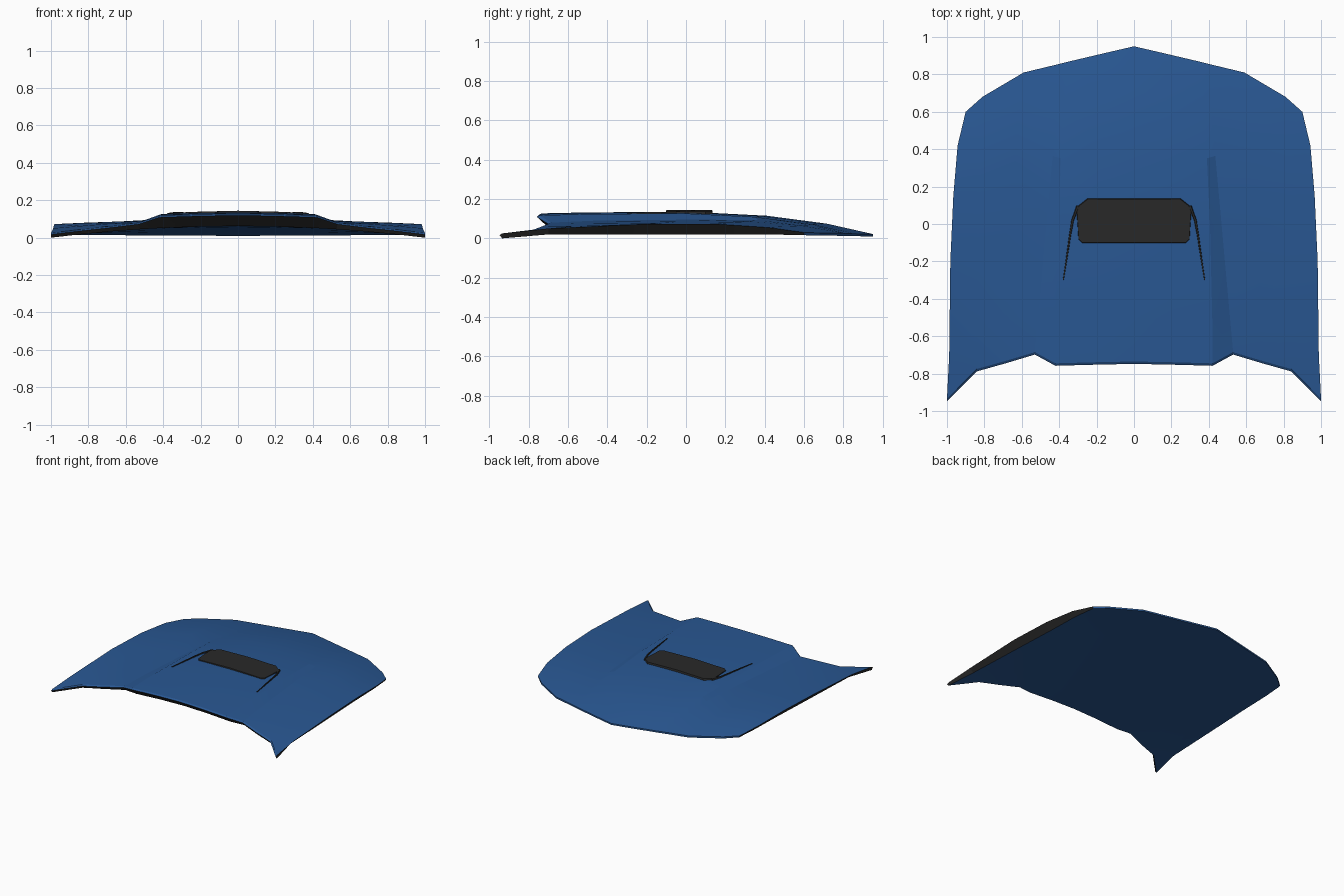
import bpy, bmesh, math

if "Cube" in bpy.data.objects:
    bpy.data.objects.remove(bpy.data.objects["Cube"])


def material(name, rgb):
    m = bpy.data.materials.new(name)
    m.diffuse_color = (*rgb, 1)
    m.use_nodes = True
    m.node_tree.nodes["Principled BSDF"].inputs["Base Color"].default_value = m.diffuse_color
    return m


BLUE = material("blue paint", (0.022, 0.096, 0.29))
BLACK = material("black trim", (0.022, 0.022, 0.022))


def finish(name, bm, mats, angle=10):
    """Mirror half mesh across x and shade it."""
    bmesh.ops.recalc_face_normals(bm, faces=bm.faces)
    me = bpy.data.meshes.new(name)
    bm.to_mesh(me)
    bm.free()
    ob = bpy.data.objects.new(name, me)
    bpy.context.collection.objects.link(ob)
    for m in mats:
        me.materials.append(m)
    mod = ob.modifiers.new("mirror", 'MIRROR')
    mod.use_clip = True
    bpy.ops.object.select_all(action='DESELECT')
    ob.select_set(True)
    bpy.context.view_layer.objects.active = ob
    bpy.ops.object.modifier_apply(modifier="mirror")
    bpy.ops.object.shade_smooth_by_angle(angle=math.radians(angle))
    return ob


# hood panel: columns run from the front edge to the back edge
front = [(0, -.735), (.2, -.739), (.42, -.745), (.53, -.685), (.68, -.73), (.84, -.775), (1, -.935)]
back = [(0, .95), (.16, .913), (.355, .867), (.39, .858), (.59, .81), (.81, .68), (.9, .6)]
crown_front = [1, .97, .9, .54, .36, .19, 0]      # height share across the bulge
crown_mid = [1, .97, .87, .36, .19, .08, 0]
recess = [.05, .05, .05, .01, 0, 0, 0]            # set-back of the lower front edge
rows = [0, .14, .45, .68, .86, 1]
side_xy = [(1, -.935), (.988, -.7), (.982, -.2), (.966, .15), (.943, .42), (.9, .6)]
top_mid = [.127, .132, .135, .115, .075, .022]
top_side = [.025, .05, .073, .073, .055, .03]
low_mid = [.062, .056, .043, .032, .022, .01]
low_side = [0, .02, .02, .02, .02, .016]
side_inset = [0, .03, .045, .045, .03, .005]      # skirt leans inward

bm = bmesh.new()
top, low = [], []
for r, t in enumerate(rows):
    trow, lrow = [], []
    for c, ((fx, fy), (bx, by)) in enumerate(zip(front, back)):
        x = fx + (bx - fx) * (t if c == 3 else t ** 2)
        y = fy + (by - fy) * t
        if c == 6:
            x, y = side_xy[r]
        round_f = 1 - fx ** 2
        k = min(1, t / .45)
        f = crown_front[c] * (1 - k) + crown_mid[c] * k
        fade = max(0, (t - .5) / .5)
        f = f * (1 - fade) + round_f * fade
        z = top_side[r] + (top_mid[r] - top_side[r]) * f
        zl = low_side[r] + (low_mid[r] - low_side[r]) * round_f
        zl = min(zl, z - .008)
        trow.append(bm.verts.new((x, y, z)))
        yl = y + (recess[c] if r == 0 else 0)
        lrow.append(bm.verts.new((x - (side_inset[r] if c == 6 else 0), yl, zl)))
    top.append(trow)
    low.append(lrow)

for r in range(5):
    for c in range(6):
        for g in (top, low):
            bm.faces.new((g[r][c], g[r][c + 1], g[r + 1][c + 1], g[r + 1][c]))
    # black side skirt
    bm.faces.new((top[r][6], low[r][6], low[r + 1][6], top[r + 1][6])).material_index = 1

# rolled blue front lip, black return below it, blue rear rim
lip = [bm.verts.new((v.co.x, v.co.y - .013, v.co.z - .008)) for v in top[0]]
for c in range(6):
    bm.faces.new((top[0][c], top[0][c + 1], lip[c + 1], lip[c]))
    bm.faces.new((lip[c], lip[c + 1], low[0][c + 1], low[0][c])).material_index = 1
    bm.faces.new((top[5][c], top[5][c + 1], low[5][c + 1], low[5][c]))
bm.faces.new((top[0][6], lip[6], low[0][6])).material_index = 1
finish("hood_panel", bm, [BLUE, BLACK])

# vent plate on the bulge
bm = bmesh.new()
outline = [(0, -.105), (.28, -.105), (.30, -.085), (.31, .09), (.25, .138), (0, .138)]
upper = [bm.verts.new((x * .985, .016 + (y - .016) * .96, .144 - .1 * x * x)) for x, y in outline]
lower = [bm.verts.new((x, y, .12)) for x, y in outline]
bm.faces.new(upper)
bm.faces.new(lower[::-1])
for i in range(5):
    bm.faces.new((upper[i], upper[i + 1], lower[i + 1], lower[i]))
finish("vent_plate", bm, [BLACK], 30)

# curved tapering trim strips beside the vent
bm = bmesh.new()
path = [(.298, .10, .137, .010), (.328, .02, .136, .009), (.342, -.06, .136, .007),
        (.358, -.17, .134, .006), (.378, -.30, .130, .004)]
rings = [[bm.verts.new(p) for p in ((x - w, y, z - .015), (x - w * .5, y, z),
                                    (x + w * .5, y, z), (x + w, y, z - .015))]
         for x, y, z, w in path]
for a, b in zip(rings, rings[1:]):
    for i in range(4):
        j = (i + 1) % 4
        bm.faces.new((a[i], a[j], b[j], b[i]))
bm.faces.new(rings[0])
bm.faces.new(rings[-1][::-1])
finish("vent_trim_strips", bm, [BLACK], 30)
